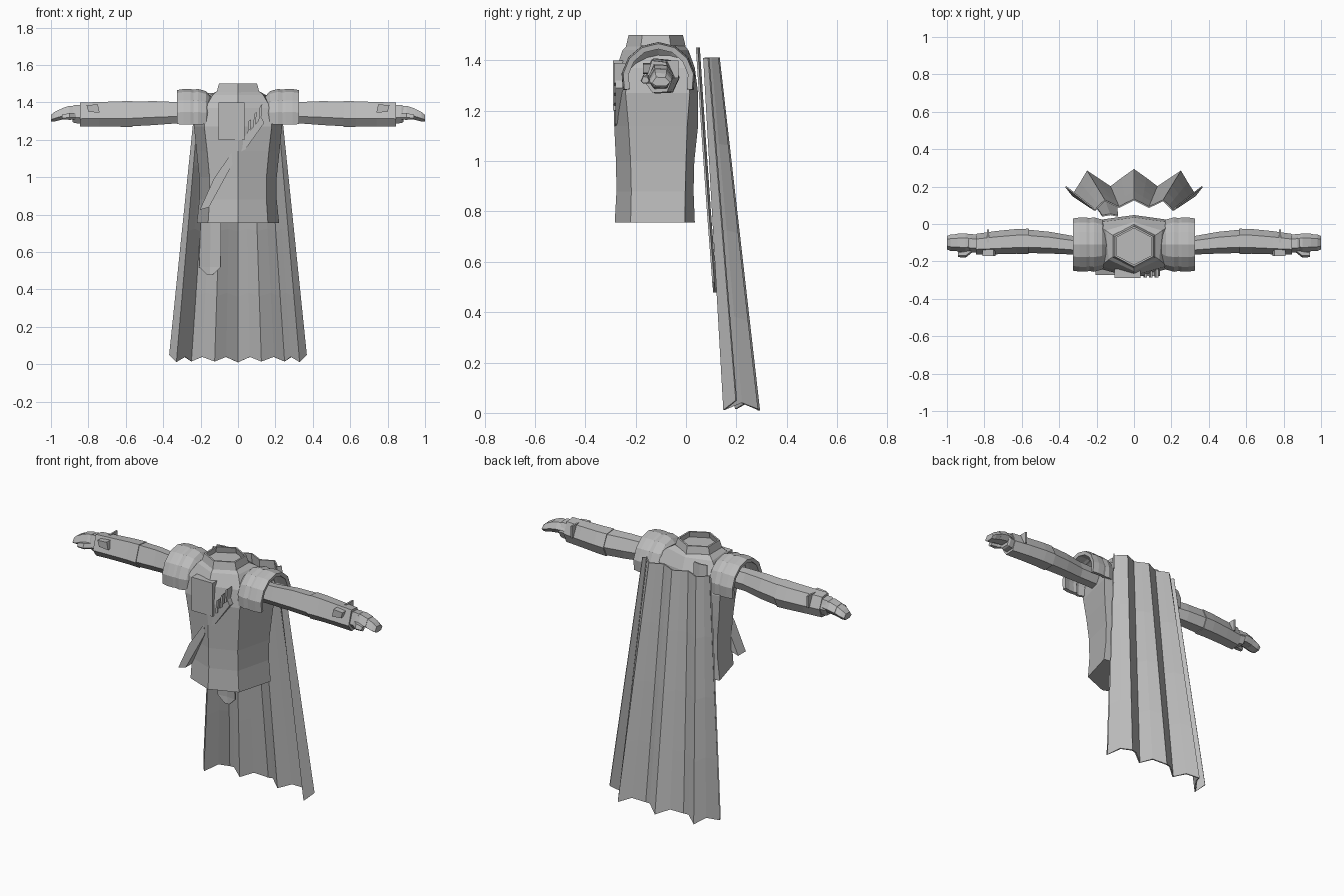
import bpy, math
from mathutils import Vector

grey = bpy.data.materials.new("plain grey")
grey.diffuse_color = (0.5, 0.5, 0.5, 1)


def add(name, verts, faces, thick=0, mirror=False):
    me = bpy.data.meshes.new(name)
    me.from_pydata(verts, [], faces)
    me.materials.append(grey)
    ob = bpy.data.objects.new(name, me)
    bpy.context.collection.objects.link(ob)
    if thick:
        m = ob.modifiers.new("thickness", 'SOLIDIFY')
        m.thickness, m.offset = thick, 0
    if mirror:
        m = ob.modifiers.new("mirror", 'MIRROR')
        m.use_mirror_merge = False
    return ob


def loft(name, rings, closed=True, cap=(True, True), **kw):
    """Skin a list of equally long point rings."""
    n = len(rings[0])
    verts = [p for r in rings for p in r]
    faces = []
    for i in range(len(rings) - 1):
        for j in range(n if closed else n - 1):
            k = (j + 1) % n
            faces.append((i*n + j, i*n + k, (i+1)*n + k, (i+1)*n + j))
    if closed and cap[0]:
        faces.append(tuple(reversed(range(n))))
    if closed and cap[1]:
        faces.append(tuple(range(len(verts) - n, len(verts))))
    return add(name, verts, faces, **kw)


def prism(name, outline, y0, y1, **kw):
    """Front-facing outline in x, z given depth in y."""
    return loft(name, [[(x, y1, z) for x, z in outline],
                       [(x, y0, z) for x, z in outline]], **kw)


# Torso: six-sided tunic; z, front y, front edge x, y, rear edge x, y, back y
body = [(0.755, -.283, .16, -.220, .22, -.005, .035),
        (0.88, -.276, .152, -.217, .207, -.003, .030),
        (1.00, -.278, .152, -.220, .207, .000, .033),
        (1.14, -.285, .165, -.228, .222, .005, .048),
        (1.27, -.288, .18, -.240, .235, .015, .048),
        (1.37, -.275, .175, -.225, .215, .005, .035),
        (1.44, -.252, .135, -.190, .150, -.035, .010),
        (1.458, -.235, .115, -.176, .115, -.060, -.005)]
loft("torso", [[(0, f, z), (a, b, z), (c, d, z), (0, e, z), (-c, d, z), (-a, b, z)]
               for z, f, a, b, c, d, e in body])


# Collar: hexagonal cup with a recessed floor
def hexagon(r, ry, z):
    return [(r * math.cos(math.radians(30 + 60*i)) / .866,
             -.12 + ry * math.sin(math.radians(30 + 60*i)), z) for i in range(6)]


loft("collar", [hexagon(.118, .122, 1.44), hexagon(.102, .108, 1.5),
                hexagon(.092, .097, 1.5), hexagon(.10, .106, 1.465)])


# Arms: six-sided sleeve, forearm and wrist sections; x, centre y, z, half y, half z
def arm_ring(x, cy, cz, hy, hz):
    shape = [(-1, -.35), (-.45, -1), (.6, -.95), (1, -.1), (.5, .9), (-.5, 1)]
    return [(x, cy + a*hy, cz + b*hz) for a, b in shape]


def limb(name, data):
    return loft(name, [arm_ring(*d) for d in data], mirror=True)


limb("upper_arm", [(.15, -.115, 1.345, .05, .055), (.33, -.113, 1.345, .05, .057),
                   (.45, -.10, 1.343, .058, .064), (.58, -.092, 1.338, .063, .066)])
limb("forearm", [(.565, -.093, 1.338, .068, .070), (.63, -.093, 1.338, .066, .068),
                 (.74, -.100, 1.337, .062, .065), (.845, -.108, 1.335, .055, .064)])
limb("wrist", [(.83, -.105, 1.335, .046, .05), (.875, -.103, 1.338, .05, .048),
               (.885, -.103, 1.338, .045, .042)])
limb("palm", [(.85, -.10, 1.345, .04, .03), (.90, -.10, 1.348, .05, .034),
              (.945, -.10, 1.338, .048, .03)])
limb("fingers", [(.94, -.10, 1.338, .046, .03), (.98, -.10, 1.324, .044, .026),
                 (1.0, -.10, 1.315, .036, .018)])
limb("thumb", [(.86, -.13, 1.325, .018, .016), (.90, -.158, 1.325, .022, .018),
               (.94, -.162, 1.322, .015, .013)])
prism("wrist_blade", [(.775, 1.33), (.785, 1.33), (.785, 1.40), (.775, 1.40)],
      -.10, -.03, mirror=True)
prism("wrist_plate", [(.74, 1.345), (.80, 1.35), (.81, 1.385), (.75, 1.39)],
      -.17, -.12, mirror=True)


# Shoulder guards: domed arch with a wider cuff outside it
def arch(x, s):
    return [(x, -.11 + .14*s*math.cos(t), 1.325 + .14*s*math.sin(t))
            for t in [math.radians(-18 + 27*i) for i in range(9)]]


loft("shoulder_dome", [arch(x, s) for x, s in
                       ((.15, .72), (.175, .92), (.215, 1.0), (.25, .95))],
     closed=False, thick=.015, mirror=True)
loft("shoulder_cuff", [arch(x, s) for x, s in
                       ((.235, .93), (.255, .97), (.29, .97), (.325, .93))],
     closed=False, thick=.022, mirror=True)

# Cape: pleated cloth; top x, y and bottom x, y, z for one half
half = [(0, .13, 0, .29, .01), (.04, .11, .065, .243, .04), (.08, .09, .125, .198, .015),
        (.12, .108, .19, .24, .04), (.155, .125, .25, .282, .015),
        (.185, .098, .285, .22, .04), (.208, .072, .33, .152, .012),
        (.225, .09, .365, .2, .05)]
fold = [(-a, b, -c, d, e) for a, b, c, d, e in reversed(half[1:])] + half
rows = []
for i in range(5):
    t = i / 4
    rows.append([Vector((a, b, 1.41)).lerp(Vector((c, d, e)), t)
                 for a, b, c, d, e in fold])
loft("cape", rows, closed=False, thick=.008)

# Narrow cloth strip in front of the cape, with a pointed end
strip = []
for z, y, x0, x1 in ((1.45, .043, -.17, -.085), (1.1, .066, -.185, -.088),
                     (.80, .087, -.20, -.09), (.52, .108, -.208, -.092),
                     (.478, .112, -.165, -.135)):
    strip.append([(x0, y, z), ((x0 + x1) / 2, y + .008, z), (x1, y, z)])
loft("hanging_strip", strip, closed=False, thick=.008)

# Chest panel and the diagonal strap pieces
prism("chest_panel", [(-.105, 1.2), (.035, 1.2), (.035, 1.4), (-.105, 1.4)], -.289, -.24)
prism("lower_strap", [(-.205, .825), (-.155, .84), (-.03, 1.07), (-.035, 1.13), (-.13, .99)],
      -.272, -.20)
prism("upper_strap", [(0, 1.13), (.04, 1.15), (.14, 1.29), (.125, 1.32), (.02, 1.2)],
      -.279, -.22)
for i in range(3):
    x, z = .05 + .03*i, 1.22 + .04*i
    prism("strap_loop_%d" % (i + 1), [(x, z), (x + .013, z + .01), (x + .02, z + .09),
                                      (x + .007, z + .08)], -.286, -.24)
